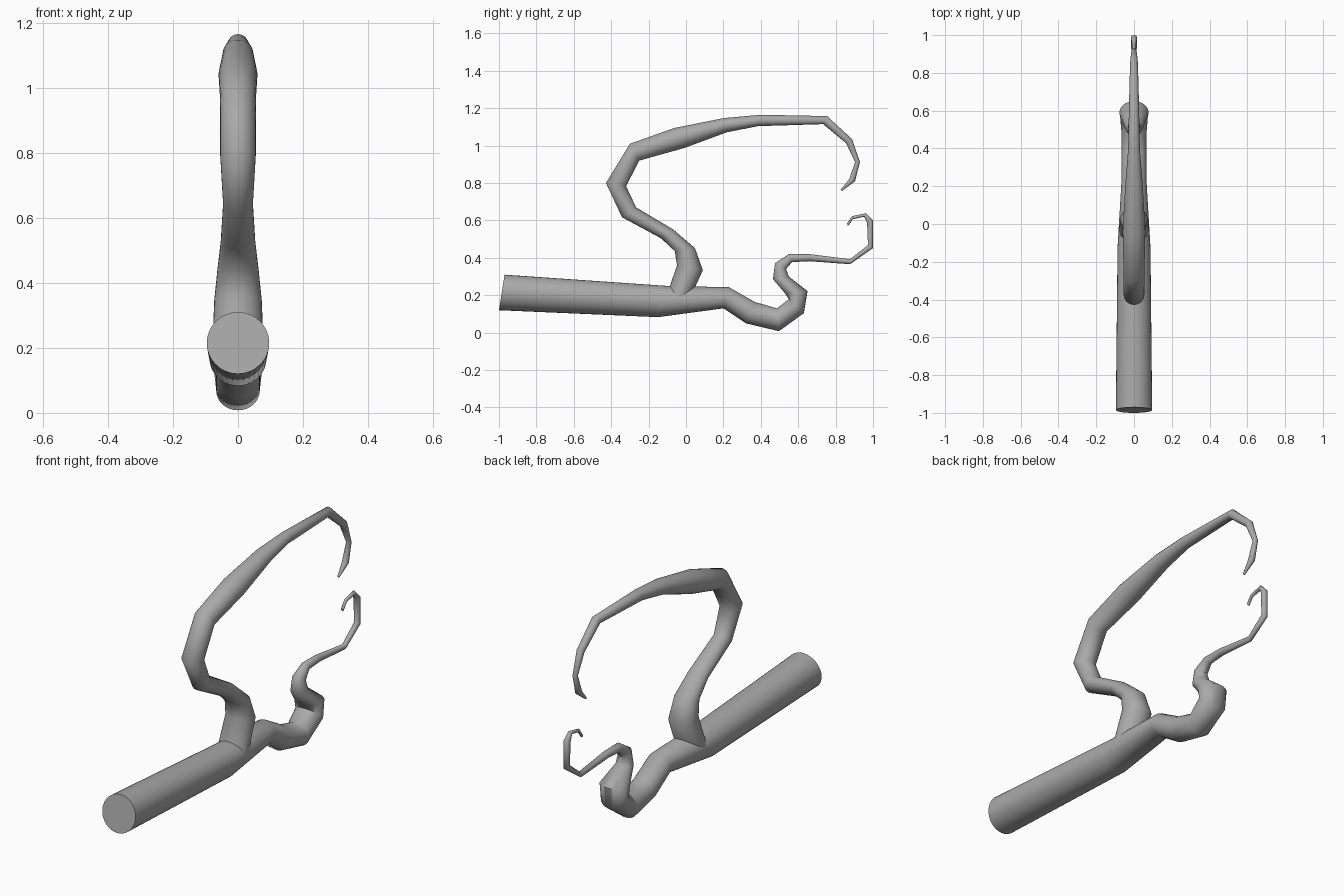
import bpy
import bmesh
import math
from mathutils import Vector

default_cube = bpy.data.objects.get("Cube")
if default_cube:
    bpy.data.objects.remove(default_cube, do_unlink=True)

SIDES = 32


def make_material(name, colour):
    material = bpy.data.materials.new(name)
    material.use_nodes = True
    material.diffuse_color = colour
    shader = material.node_tree.nodes["Principled BSDF"]
    shader.inputs["Base Color"].default_value = colour
    return material


def add_ring(bm, outer_y, outer_z, inner_y, inner_z, half_width=None):
    """Elliptical ring spanning two opposite points of the tube profile."""
    outer = Vector((0, outer_y, outer_z))
    inner = Vector((0, inner_y, inner_z))
    centre = (outer + inner) / 2
    radius = (outer - inner) / 2
    sideways = Vector((half_width or radius.length, 0, 0))
    ring = []
    for step in range(SIDES):
        angle = math.tau * step / SIDES
        point = centre + radius * math.cos(angle) + sideways * math.sin(angle)
        ring.append(bm.verts.new(point))
    return ring


def make_branch(name, profile, material):
    """Join the rings of a profile into a closed, tapering tube."""
    bm = bmesh.new()
    rings = [add_ring(bm, *row) for row in profile]
    for lower, upper in zip(rings, rings[1:]):
        for i in range(SIDES):
            j = (i + 1) % SIDES
            bm.faces.new((lower[i], lower[j], upper[j], upper[i]))
    bm.faces.new(rings[0])
    bm.faces.new(rings[-1])
    bmesh.ops.recalc_face_normals(bm, faces=bm.faces)

    mesh = bpy.data.meshes.new(name)
    bm.to_mesh(mesh)
    bm.free()
    mesh.materials.append(material)
    branch = bpy.data.objects.new(name, mesh)
    bpy.context.collection.objects.link(branch)

    # Smooth bark with crisp cut ends
    bpy.ops.object.select_all(action="DESELECT")
    branch.select_set(True)
    bpy.context.view_layer.objects.active = branch
    bpy.ops.object.shade_smooth_by_angle(angle=math.radians(60))
    return branch


# Each row: outer edge (y, z), inner edge (y, z), optional half width in x
main_profile = [
    (-.97, .31, -1, .12),
    (-.1, .25, -.15, .083),
    (.23, .243, .2, .13, .067),
    (.37, .163, .32, .05, .067),
    (.487, .13, .497, .008, .067),
    (.55, .18, .63, .104, .075),
    (.53, .21, .65, .222, .077),
    (.465, .286, .55, .3),
    (.476, .372, .535, .34),
    (.55, .42, .567, .377),
    (.66, .42, .66, .382),
    (.877, .393, .877, .366),
    (.973, .468, 1, .452),
    (.968, .59, 1, .6),
    (.952, .62, .963, .639),
    (.893, .607, .888, .623),
    (.866, .57, .861, .585),
]

upper_profile = [
    (-.11, .18, .02, .18, .08),
    (-.048, .36, .09, .334, .073),
    (-.06, .436, .048, .452, .063),
    (-.134, .505, -.07, .553, .053),
    (-.342, .617, -.267, .67),
    (-.428, .8, -.32, .783),
    (-.3, 1.01, -.25, .92, .055),
    (-.064, 1.094, -.01, .987),
    (.2, 1.147, .22, 1.072, .046),
    (.4, 1.165, .385, 1.104),
    (.754, 1.158, .733, 1.115),
    (.888, 1.035, .856, 1.013),
    (.93, .912, .904, .912),
    (.904, .81, .872, .82),
    (.834, .757, .826, .764),
]

bark = make_material("bark grey", (.4, .4, .4, 1))
make_branch("main_branch", main_profile, bark)
make_branch("upper_branch", upper_profile, bark)
